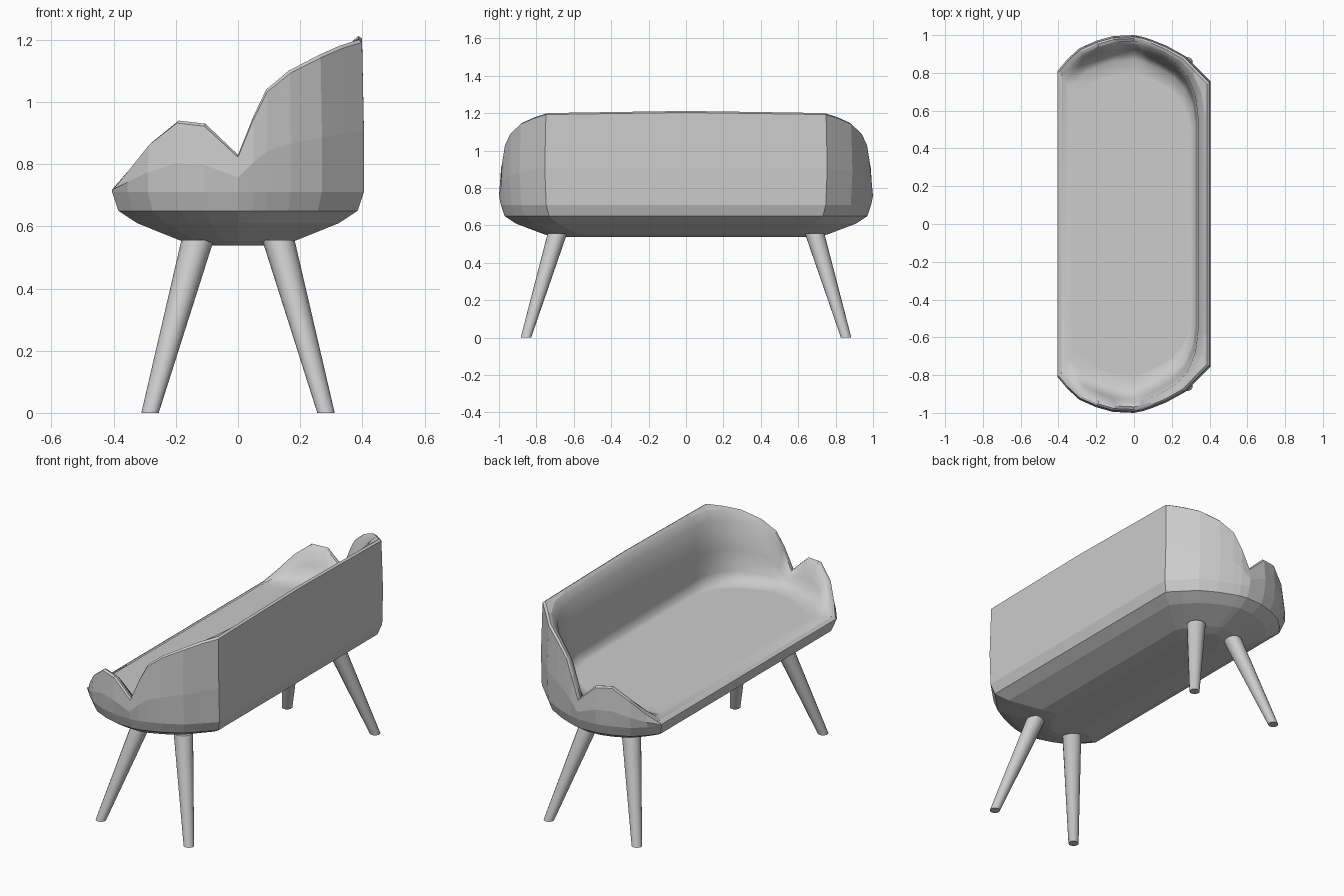
import bpy, bmesh

if "Cube" in bpy.data.objects:
    bpy.data.objects.remove(bpy.data.objects["Cube"])

# Half of the rim, front corner to middle of the back: x, y, rim height
HALF = [(-.405, .81, .73), (-.355, .87, .79), (-.29, .93, .87), (-.2, .97, .94),
        (-.11, .995, .93), (0, 1.0, .83), (.05, .99, .95), (.095, .975, 1.04),
        (.17, .945, 1.10), (.27, .89, 1.15), (.34, .82, 1.18), (.405, .755, 1.20),
        (.405, .6, 1.203), (.405, 0, 1.212)]
RIM = HALF + [(x, -y, z) for x, y, z in reversed(HALF[:-1])]


def seat_z(x):
    return .745 + .035 * (x + .4) / .75


def link(bm, name):
    bmesh.ops.recalc_face_normals(bm, faces=bm.faces)
    me = bpy.data.meshes.new(name)
    bm.to_mesh(me)
    bm.free()
    ob = bpy.data.objects.new(name, me)
    bpy.context.collection.objects.link(ob)
    return ob


def loft(bm, rings, smooth_from):
    """Bridge closed rings of points and cap both ends."""
    loops = [[bm.verts.new(p) for p in r] for r in rings]
    n = len(loops[0])
    for k, (a, b) in enumerate(zip(loops, loops[1:])):
        for i in range(n):
            j = (i + 1) % n
            f = bm.faces.new((a[i], a[j], b[j], b[i]))
            f.smooth = k >= smooth_from
    bm.faces.new(loops[0])
    bm.faces.new(loops[-1])


# Shell outside: faceted rings from the base up to the rim
rings = []
for sx, sy, z in [(.26, .70, .538), (.45, .76, .553), (.80, .91, .61),
                  (.95, .97, .65), (1, .99, .71)]:
    rings.append([(x * sx, y * sy, z) for x, y, h in RIM])
rings.append([(x, y, .71 + .4 * (h - .71)) for x, y, h in RIM])
rings.append([(x * .985, y * .992, h - .008) for x, y, h in RIM])
rings.append([(x * .955, y * .982, h) for x, y, h in RIM])
outer_count = len(rings)

# Shell inside: rounded back corners, steep backrest and flat seat
for front, back, sy, t in [(.94, .92, .968, .97), (.92, .835, .95, .87),
                           (.90, .82, .925, .45), (.87, .81, .90, .15),
                           (.84, .80, .87, .02), (.78, .74, .80, 0)]:
    ring = []
    for x, y, h in RIM:
        px, py = x * (back if x > 0 else front), y * sy
        if x > .4 and abs(y) > .7:
            px, py = px * .96, py * .95
        z = seat_z(px)
        ring.append((px, py, z + t * (h - z)))
    rings.append(ring)
bm = bmesh.new()
loft(bm, rings, outer_count)
link(bm, "bench_shell")


# Legs: tapered, splayed, cut flat on the floor
def leg(name, sx, sy, sides=16):
    height = .556
    bpy.ops.mesh.primitive_cone_add(vertices=sides, radius1=.028, radius2=.052,
                                    depth=height, location=(0, 0, height / 2))
    ob = bpy.context.object
    ob.name = name
    bpy.ops.object.transform_apply(location=True)
    for v in ob.data.vertices:
        t = v.co.z / height
        v.co.x += sx * (.283 - .153 * t)
        v.co.y += sy * (.856 - .168 * t)
    bpy.ops.object.shade_smooth_by_angle()


for sx, xn in ((-1, "front"), (1, "back")):
    for sy, yn in ((-1, "left"), (1, "right")):
        leg(f"{xn}_{yn}_leg", sx, sy)
